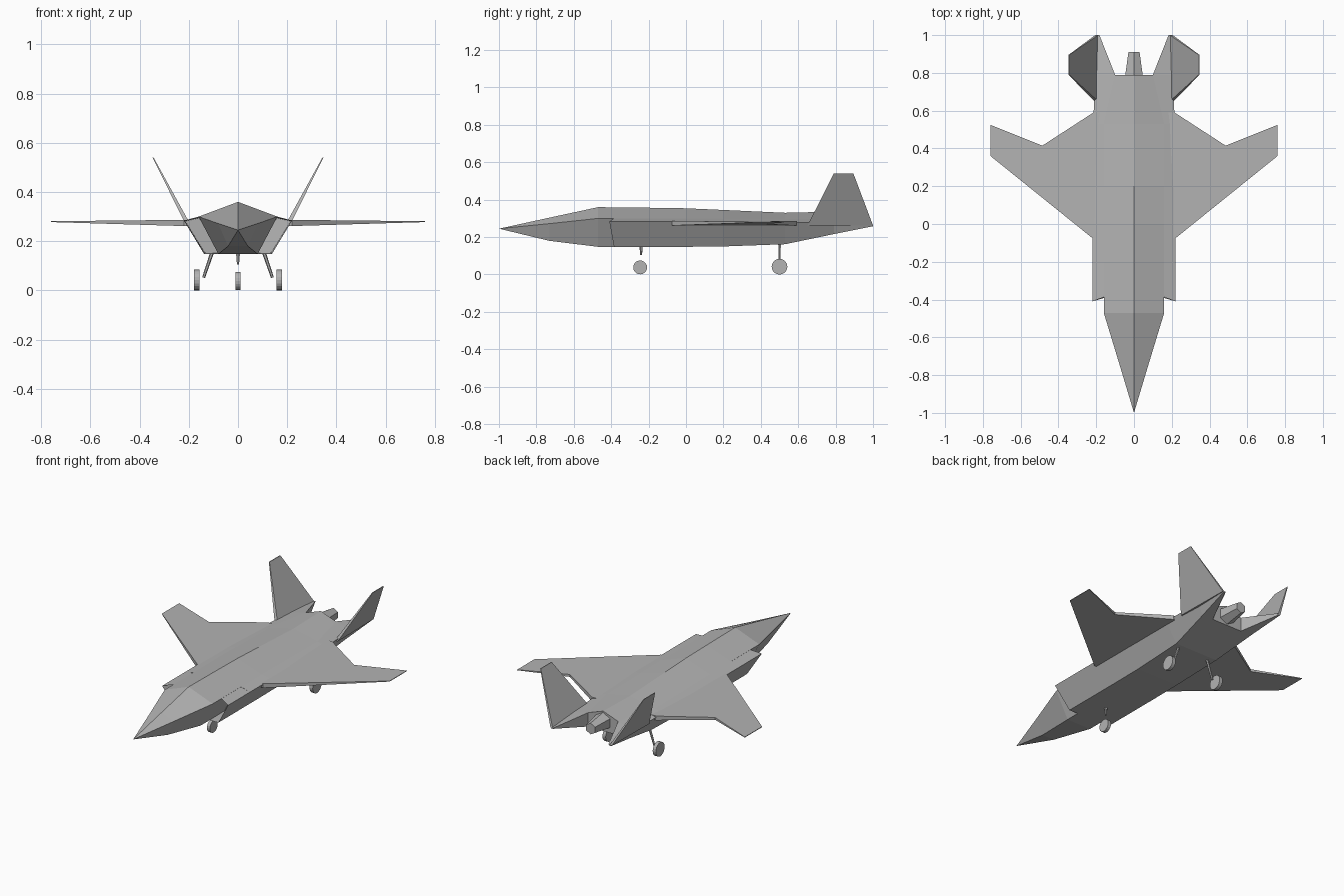
import bpy, bmesh
from mathutils import Vector

cube = bpy.data.objects.get("Cube")
if cube:
    bpy.data.objects.remove(cube, do_unlink=True)

grey = bpy.data.materials.new("airframe grey")
grey.use_nodes = True
colour = (0.45, 0.45, 0.45, 1)
grey.diffuse_color = colour
grey.node_tree.nodes["Principled BSDF"].inputs["Base Color"].default_value = colour


def finish(name, bm):
    bmesh.ops.remove_doubles(bm, verts=bm.verts, dist=1e-5)
    bmesh.ops.recalc_face_normals(bm, faces=bm.faces)
    mesh = bpy.data.meshes.new(name)
    bm.to_mesh(mesh)
    bm.free()
    mesh.materials.append(grey)
    obj = bpy.data.objects.new(name, mesh)
    bpy.context.collection.objects.link(obj)
    return obj


def loft(name, rings, side=1, recess=0):
    """Skin a row of equal rings; recess hollows out the first cap."""
    bm = bmesh.new()
    rows = [[bm.verts.new((side * x, y, z)) for x, y, z in r] for r in rings]
    n = len(rows[0])
    for a, b in zip(rows, rows[1:]):
        for i in range(n):
            j = (i + 1) % n
            bm.faces.new((a[i], a[j], b[j], b[i]))
    front = bm.faces.new(rows[0])
    bm.faces.new(rows[-1])
    if recess:
        bmesh.ops.recalc_face_normals(bm, faces=bm.faces)
        bmesh.ops.inset_region(bm, faces=[front], thickness=0.006)
        for v in front.verts:
            v.co.y += recess
    return finish(name, bm)


def section(y, *half):
    """Symmetric ring from a half outline that starts on the ridge."""
    ring = list(half) + [(-x, z) for x, z in reversed(half[1:])]
    return [(x, y, z) for x, z in ring]


def rod(name, a, b, r1, r2, segments):
    a, b = Vector(a), Vector(b)
    bm = bmesh.new()
    bmesh.ops.create_cone(bm, cap_ends=True, segments=segments,
                          radius1=r1, radius2=r2, depth=(b - a).length)
    turn = (b - a).to_track_quat('Z', 'Y').to_matrix().to_4x4()
    bmesh.ops.transform(bm, matrix=turn, verts=bm.verts)
    bmesh.ops.translate(bm, vec=(a + b) / 2, verts=bm.verts)
    return finish(name, bm)


# Pointed forward fuselage
loft("nose", [
    section(-1.0, (0, 0.245), (0, 0.245), (0, 0.245)),
    section(-0.73, (0, 0.304), (0.081, 0.272), (0.04, 0.18)),
    section(-0.47, (0, 0.36), (0.16, 0.3), (0.08, 0.148)),
    section(-0.2, (0, 0.357), (0.16, 0.3), (0.08, 0.148)),
])

# Main fuselage behind the intakes
loft("fuselage", [
    section(-0.2, (0, 0.357), (0.16, 0.3), (0.22, 0.284), (0.138, 0.148)),
    section(0.0, (0, 0.354), (0.16, 0.3), (0.22, 0.284), (0.138, 0.148)),
    section(0.2, (0, 0.345), (0.16, 0.298), (0.22, 0.284), (0.138, 0.15)),
    section(0.53, (0, 0.33), (0.16, 0.295), (0.217, 0.28), (0.142, 0.162)),
    section(0.79, (0, 0.336), (0.1, 0.3), (0.203, 0.275), (0.172, 0.216)),
])

# Tail nozzle
rod("nozzle", (0, 0.76, 0.275), (0, 0.91, 0.275), 0.058, 0.034, 6)

for label, s in (("left", 1), ("right", -1)):
    # Open air intake with a swept lip
    loft(label + "_intake", [
        [(0.155, -0.385, 0.3), (0.22, -0.41, 0.284),
         (0.138, -0.385, 0.148), (0.076, -0.385, 0.148)],
        [(0.155, -0.2, 0.3), (0.22, -0.2, 0.284),
         (0.138, -0.2, 0.148), (0.076, -0.2, 0.148)],
    ], s, recess=0.14)

    # Thin cranked wing, tapering to the tip
    plan = [(0.16, -0.075), (0.22, -0.075), (0.76, 0.36), (0.76, 0.525),
            (0.485, 0.415), (0.215, 0.59), (0.16, 0.59)]
    top = [(x, y, 0.289 - 0.01 * x) for x, y in plan]
    under = [(x, y, 0.255 + 0.03 * x) for x, y in plan]
    loft(label + "_wing", [under, top], s)

    # Tail boom running out to a point
    loft(label + "_tail_boom", [
        [(0.1, 0.79, 0.3), (0.203, 0.79, 0.275),
         (0.172, 0.79, 0.216), (0.1, 0.79, 0.216)],
        [(0.183, 1.0, 0.266), (0.2, 1.0, 0.264),
         (0.2, 1.0, 0.258), (0.19, 1.0, 0.258)],
    ], s)

    # Canted tail fin
    loft(label + "_tail_fin", [
        [(0.19, 0.65, 0.262), (0.21, 0.65, 0.262),
         (0.205, 1.0, 0.262), (0.19, 1.0, 0.262)],
        [(0.343, 0.79, 0.54), (0.347, 0.79, 0.54),
         (0.347, 0.895, 0.54), (0.343, 0.895, 0.54)],
    ], s)

    # Main landing gear
    rod(label + "_main_strut", (s * 0.1, 0.5, 0.17), (s * 0.14, 0.5, 0.052),
        0.008, 0.006, 6)
    rod(label + "_main_wheel", (s * 0.157, 0.5, 0.042), (s * 0.178, 0.5, 0.042),
        0.042, 0.042, 20)

# Nose landing gear
rod("nose_strut", (0, -0.24, 0.16), (0, -0.24, 0.105), 0.01, 0.005, 6)
rod("nose_wheel", (-0.01, -0.245, 0.038), (0.01, -0.245, 0.038), 0.037, 0.037, 20)
